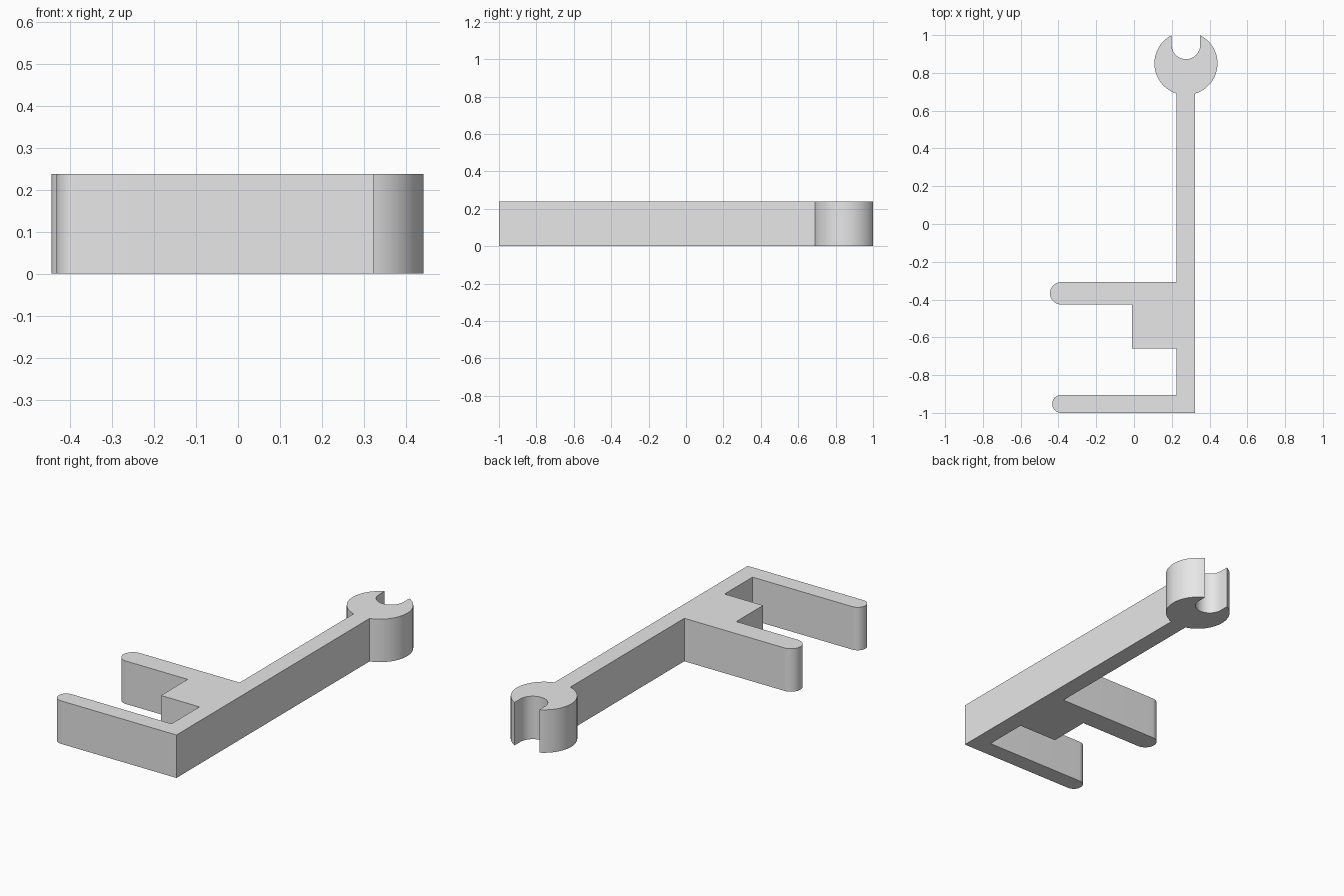
import bpy
import bmesh
from math import cos, sin, pi, asin, radians

cube = bpy.data.objects.get("Cube")
if cube:
    bpy.data.objects.remove(cube, do_unlink=True)

HEIGHT = 0.238
SHAFT_L, SHAFT_R = 0.226, 0.323
HEAD_X, HEAD_Y, HEAD_R = 0.275, 0.85, 0.167
SLOT_R, SLOT_Y = 0.0755, 0.948


def arc(cx, cy, r, start, end, steps):
    """Points on a circular arc, from start to end angle in radians."""
    angles = [start + (end - start) * i / steps for i in range(steps + 1)]
    return [(cx + r * cos(a), cy + r * sin(a)) for a in angles]


def rounded_tip(left, low, high):
    """Half-round arm end, running from its back edge to its front edge."""
    r = (high - low) / 2
    return arc(left + r, low + r, r, pi / 2, 3 * pi / 2, 24)


# Angles where the shaft and the slot meet the round head
right_join = -pi / 2 + asin((SHAFT_R - HEAD_X) / HEAD_R)
left_join = 3 * pi / 2 - asin((HEAD_X - SHAFT_L) / HEAD_R)
slot_half = asin(SLOT_R / HEAD_R)

# Outline, counterclockwise from the front corner of the shaft
outline = [(SHAFT_R, -1.0)]
outline += arc(HEAD_X, HEAD_Y, HEAD_R, right_join, pi / 2 - slot_half, 40)
outline += arc(HEAD_X, SLOT_Y, SLOT_R, 0, -pi, 32)
outline += arc(HEAD_X, HEAD_Y, HEAD_R, pi / 2 + slot_half, left_join, 40)
outline += [(SHAFT_L, -0.308)]
outline += rounded_tip(-0.445, -0.426, -0.308)
outline += [(-0.01, -0.426), (-0.01, -0.66), (SHAFT_L, -0.66), (SHAFT_L, -0.905)]
outline += rounded_tip(-0.433, -1.0, -0.905)

# Extrude the outline into a solid
bm = bmesh.new()
base = bm.faces.new([bm.verts.new((x, y, 0)) for x, y in outline])
extruded = bmesh.ops.extrude_face_region(bm, geom=[base], use_keep_orig=True)
top = [v for v in extruded["geom"] if isinstance(v, bmesh.types.BMVert)]
bmesh.ops.translate(bm, verts=top, vec=(0, 0, HEIGHT))
bmesh.ops.recalc_face_normals(bm, faces=bm.faces)
mesh = bpy.data.meshes.new("wrench_bracket")
bm.to_mesh(mesh)
bm.free()

# Plain grey material
grey = bpy.data.materials.new("light_grey")
grey.use_nodes = True
colour = (0.8, 0.8, 0.8, 1)
grey.diffuse_color = colour
grey.node_tree.nodes["Principled BSDF"].inputs["Base Color"].default_value = colour
mesh.materials.append(grey)

bracket = bpy.data.objects.new("wrench_bracket", mesh)
bpy.context.collection.objects.link(bracket)
bpy.ops.object.select_all(action="DESELECT")
bracket.select_set(True)
bpy.context.view_layer.objects.active = bracket
bpy.ops.object.shade_smooth_by_angle(angle=radians(30))
